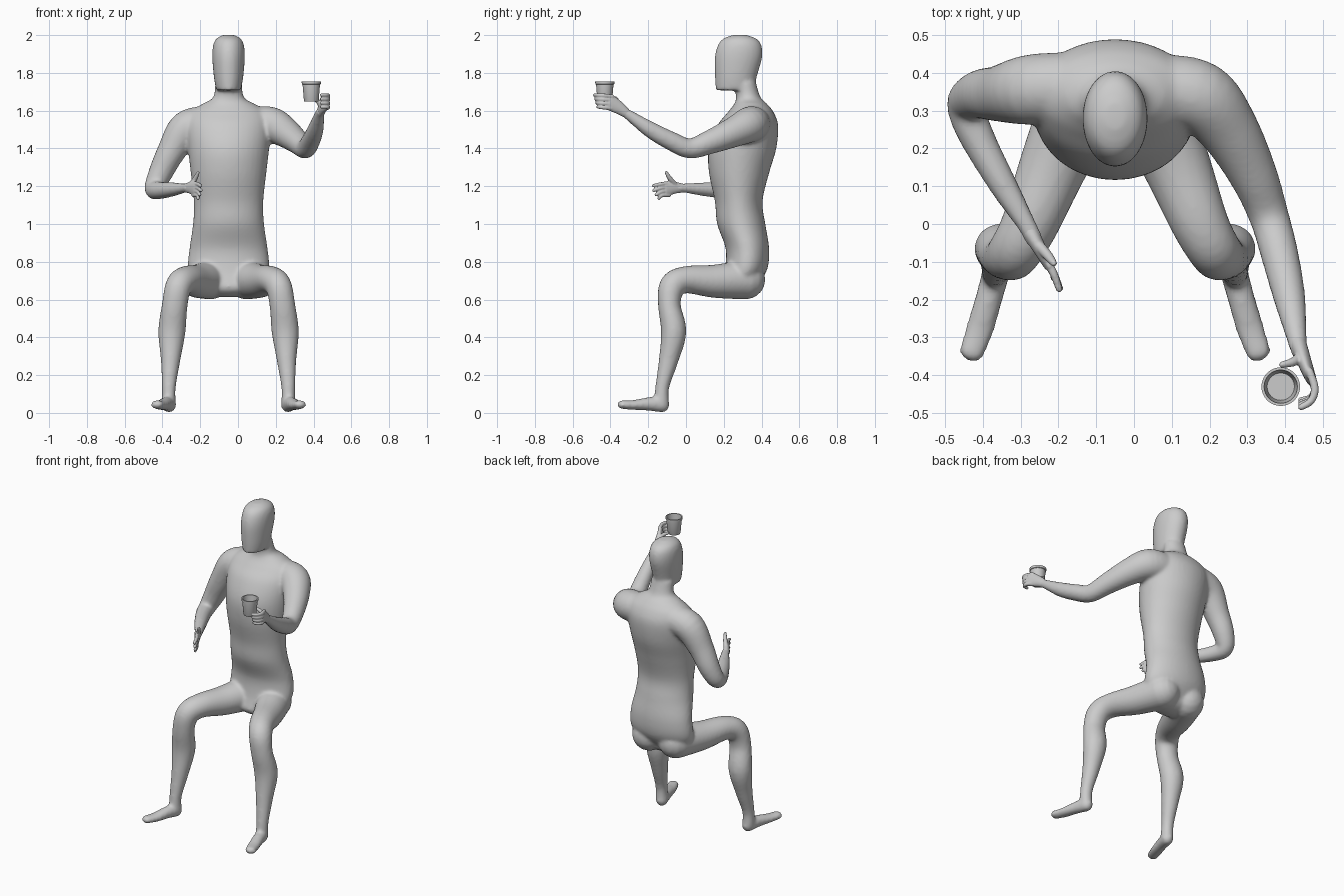
import bpy, bmesh, math
from mathutils import Vector

X, Z = Vector((1, 0, 0)), Vector((0, 0, 1))
AXIS = -0.05  # body symmetry plane


def spline(rings, steps=5):
    """Catmull-Rom through rings of (x, y, z, a, b)."""
    out = []
    for i in range(len(rings) - 1):
        p = [rings[max(0, min(len(rings) - 1, i + k))] for k in (-1, 0, 1, 2)]
        for s in range(steps):
            t = s / steps
            out.append([0.5 * (2 * b + (c - a) * t + (2 * a - 5 * b + 4 * c - d) * t * t
                               + (3 * b - a - 3 * c + d) * t ** 3) for a, b, c, d in zip(*p)])
    return out + [list(rings[-1])]


def loft(bm, rings, ref=Z, level=False, cap=(1, 1), n=24):
    """Closed elliptical tube with rounded ends; a lies along ref, b across it."""
    pts = spline([r if len(r) == 5 else (*r, r[3]) for r in rings])
    pos = [Vector(p[:3]) for p in pts]
    tan = [Z.copy() if level else
           (pos[min(i + 1, len(pos) - 1)] - pos[max(i - 1, 0)]).normalized() for i in range(len(pos))]
    secs = [(pos[i], tan[i], pts[i][3], pts[i][4]) for i in range(len(pos))]

    def end(sec, sign, c):
        p, t, a, b = sec
        return [(p + t * sign * c * min(a, b) * math.sin(h), t, a * math.cos(h), b * math.cos(h))
                for h in (0.4, 0.8, 1.15, 1.45)]
    secs = end(secs[0], -1, cap[0])[::-1] + secs + end(secs[-1], 1, cap[1])
    loops = []
    for p, t, a, b in secs:
        u = (ref - t * ref.dot(t)).normalized()
        v = t.cross(u)
        loops.append([bm.verts.new(p + u * a * math.cos(2 * math.pi * k / n)
                                   + v * b * math.sin(2 * math.pi * k / n)) for k in range(n)])
    for lo, hi in zip(loops, loops[1:]):
        for k in range(n):
            bm.faces.new((lo[k], lo[(k + 1) % n], hi[(k + 1) % n], hi[k]))
    bm.faces.new(loops[0][::-1])
    bm.faces.new(loops[-1])


def finish(bm, name, voxel=0, iterations=0):
    bmesh.ops.recalc_face_normals(bm, faces=bm.faces)
    me = bpy.data.meshes.new(name)
    bm.to_mesh(me)
    bm.free()
    for f in me.polygons:
        f.use_smooth = True
    ob = bpy.data.objects.new(name, me)
    bpy.context.collection.objects.link(ob)
    if voxel:
        m = ob.modifiers.new("fuse", 'REMESH')
        m.mode, m.voxel_size, m.use_smooth_shade = 'VOXEL', voxel, True
        s = ob.modifiers.new("soften", 'SMOOTH')
        s.factor, s.iterations = 0.5, iterations
    return ob


def upright(rows):
    """Rows of (z, front y, back y, half width) to level rings."""
    return [(AXIS, (f + b) / 2, z, w, (b - f) / 2) for z, f, b, w in rows]


body = bmesh.new()

# torso and neck
loft(body, upright([
    (0.67, 0.18, 0.375, 0.185), (0.76, 0.205, 0.43, 0.215), (0.87, 0.21, 0.44, 0.207),
    (1.0, 0.165, 0.42, 0.188), (1.12, 0.153, 0.405, 0.184), (1.27, 0.122, 0.44, 0.2),
    (1.4, 0.12, 0.478, 0.215), (1.52, 0.165, 0.488, 0.225), (1.59, 0.22, 0.465, 0.205),
    (1.635, 0.255, 0.43, 0.14), (1.67, 0.265, 0.395, 0.082), (1.75, 0.26, 0.37, 0.07)]),
    X, True, (0.6, 0.2), 40)

# head
loft(body, upright([
    (1.71, 0.158, 0.36, 0.066), (1.78, 0.153, 0.375, 0.078), (1.88, 0.152, 0.403, 0.086),
    (1.945, 0.168, 0.4, 0.082), (1.98, 0.195, 0.375, 0.066), (1.996, 0.235, 0.335, 0.04)]),
    X, True, (0.05, 0.15), 32)

# bent arm
loft(body, [(-0.17, 0.365, 1.535, 0.09), (-0.275, 0.355, 1.505, 0.093), (-0.355, 0.345, 1.38, 0.075),
            (-0.41, 0.342, 1.27, 0.064), (-0.443, 0.315, 1.19, 0.052), (-0.42, 0.24, 1.178, 0.047),
            (-0.35, 0.11, 1.183, 0.038), (-0.285, 0.0, 1.19, 0.026), (-0.262, -0.045, 1.19, 0.024)],
     Vector((1, 0.5, -0.5)))

# raised arm
loft(body, [(0.07, 0.36, 1.53, 0.09), (0.175, 0.335, 1.525, 0.095), (0.25, 0.25, 1.485, 0.08),
            (0.315, 0.13, 1.435, 0.064), (0.357, 0.02, 1.4, 0.053), (0.385, -0.08, 1.44, 0.05),
            (0.41, -0.19, 1.5, 0.043), (0.43, -0.3, 1.575, 0.028), (0.437, -0.335, 1.595, 0.024)])

# legs and feet, mirrored
leg = [(-0.145, 0.315, 0.705, 0.105), (-0.215, 0.15, 0.697, 0.09, 0.088), (-0.275, 0.0, 0.705, 0.076, 0.072),
       (-0.315, -0.072, 0.67, 0.07, 0.07), (-0.335, -0.088, 0.57, 0.068, 0.06), (-0.35, -0.065, 0.43, 0.072, 0.067),
       (-0.357, -0.092, 0.28, 0.052, 0.052), (-0.366, -0.125, 0.14, 0.037, 0.037), (-0.366, -0.13, 0.06, 0.037, 0.04)]
foot = [(-0.364, -0.125, 0.044, 0.037, 0.042), (-0.383, -0.195, 0.047, 0.036, 0.036),
        (-0.408, -0.28, 0.042, 0.037, 0.026), (-0.43, -0.34, 0.044, 0.033, 0.023)]
for side in (1, -1):
    for part in (leg, foot):
        loft(body, [(AXIS + side * (r[0] - AXIS), *r[1:]) for r in part], X)
finish(body, "body", 0.01, 7)

# open hand
hand = bmesh.new()
loft(hand, [(-0.275, -0.02, 1.19, 0.024, 0.022), (-0.25, -0.065, 1.192, 0.033, 0.018),
            (-0.226, -0.108, 1.185, 0.042, 0.014)])
tips = [(-0.198, -0.172, 1.203), (-0.196, -0.17, 1.178), (-0.202, -0.158, 1.155), (-0.212, -0.143, 1.136)]
for i, tip in enumerate(tips):
    z = 1.213 - 0.02 * i
    loft(hand, [(-0.236, -0.09, z, 0.011), (-0.213, -0.13, z - 0.002, 0.011), (*tip, 0.009)], n=12)
loft(hand, [(-0.258, -0.05, 1.2, 0.015), (-0.228, -0.083, 1.238, 0.013), (-0.212, -0.104, 1.272, 0.009)], X, n=12)
finish(hand, "open_hand", 0.004, 3)

# gripping hand
grip = bmesh.new()
loft(grip, [(0.434, -0.315, 1.585, 0.025, 0.022), (0.447, -0.355, 1.615, 0.034, 0.02),
            (0.466, -0.405, 1.645, 0.044, 0.015)])
for i in range(4):
    z, d = 1.68 - 0.021 * i, 0.006 * i
    loft(grip, [(0.464, -0.39, z - 0.005, 0.011), (0.478, -0.435, z, 0.011),
                (0.468, -0.468 + d / 2, z + 0.002, 0.01), (0.442, -0.484 + d, z + 0.003, 0.009)], n=12)
loft(grip, [(0.442, -0.35, 1.62, 0.015), (0.42, -0.365, 1.652, 0.012), (0.392, -0.372, 1.668, 0.009)], n=12)
finish(grip, "gripping_hand", 0.004, 3)

# cup, lathed
cup = bmesh.new()
profile = [(0, 1.648), (0.037, 1.648), (0.039, 1.652), (0.046, 1.738), (0.05, 1.74), (0.051, 1.755),
           (0.044, 1.755), (0.036, 1.66), (0, 1.66)]
vs = [cup.verts.new((0.388 + r, -0.43, z)) for r, z in profile]
es = [cup.edges.new(pair) for pair in zip(vs, vs[1:])]
bmesh.ops.spin(cup, geom=vs + es, cent=(0.388, -0.43, 0), axis=Z, angle=2 * math.pi, steps=40)
bmesh.ops.remove_doubles(cup, verts=cup.verts, dist=0.0005)
ob = finish(cup, "cup")
bpy.context.view_layer.objects.active = ob
ob.select_set(True)
bpy.ops.object.shade_smooth_by_angle()
